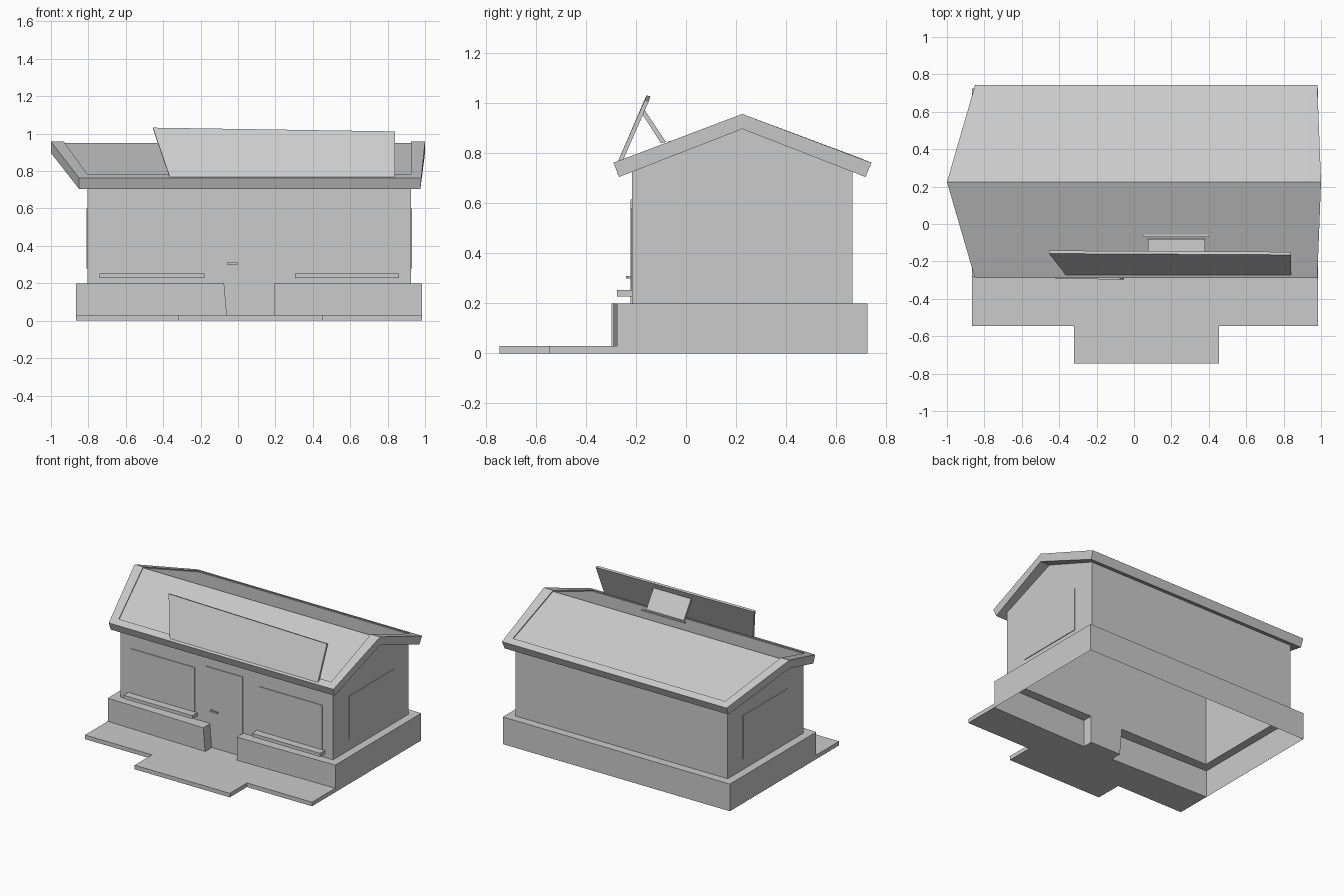
import bpy
import bmesh

default_cube = bpy.data.objects.get("Cube")
if default_cube:
    bpy.data.objects.remove(default_cube, do_unlink=True)

# One plain grey for the whole building
grey = bpy.data.materials.new("plain grey")
grey.use_nodes = True
grey_value = (0.6, 0.6, 0.6, 1.0)
grey.diffuse_color = grey_value
grey.node_tree.nodes["Principled BSDF"].inputs["Base Color"].default_value = grey_value


def finish(name, bm):
    """Turn a bmesh into a named, flat-shaded object."""
    bmesh.ops.recalc_face_normals(bm, faces=bm.faces)
    mesh = bpy.data.meshes.new(name)
    bm.to_mesh(mesh)
    bm.free()
    mesh.materials.append(grey)
    part = bpy.data.objects.new(name, mesh)
    bpy.context.scene.collection.objects.link(part)
    return part


def add_loop(bm, points):
    return [bm.verts.new(point) for point in points]


def bridge(bm, first, second):
    """Join two closed loops of equal length with quads."""
    for i in range(len(first)):
        j = (i + 1) % len(first)
        bm.faces.new((first[i], first[j], second[j], second[i]))


def prism(name, lower, upper):
    """Closed solid between two matching outlines."""
    bm = bmesh.new()
    a, b = add_loop(bm, lower), add_loop(bm, upper)
    bridge(bm, a, b)
    bm.faces.new(a)
    bm.faces.new(b)
    return finish(name, bm)


def box(name, xs, ys, zs):
    outline = [(xs[0], ys[0]), (xs[1], ys[0]), (xs[1], ys[1]), (xs[0], ys[1])]
    return prism(name, [(x, y, zs[0]) for x, y in outline],
                 [(x, y, zs[1]) for x, y in outline])


# Main dimensions
WALL_LEFT, WALL_RIGHT = -0.805, 0.925
WALL_FRONT, WALL_BACK = -0.215, 0.665
BASE_LEFT, BASE_RIGHT, BASE_BACK = -0.865, 0.985, 0.725
BASE_TOP, PAVING_TOP = 0.2, 0.03
RIDGE_Y = 0.225
DOOR_LEFT, DOOR_RIGHT, DOOR_TOP = -0.06, 0.193, 0.615
DOOR_LEAN = 0.085


def door_edge(z):
    """Leaning edge of the door at a given height."""
    return DOOR_LEFT - DOOR_LEAN * (z - PAVING_TOP)


def base_front(x_edge):
    """Front outline of the base, stepping in at the doorway."""
    return [(BASE_LEFT, -0.28), (x_edge, -0.298), (x_edge, WALL_FRONT),
            (DOOR_RIGHT, WALL_FRONT), (DOOR_RIGHT, -0.29), (BASE_RIGHT, -0.275)]


# Base: open underneath, with a ledge running round the walls
base_rear = [(BASE_RIGHT, BASE_BACK), (BASE_LEFT, BASE_BACK)]
bm = bmesh.new()
low = add_loop(bm, [(x, y, 0) for x, y in base_front(door_edge(0)) + base_rear])
top = add_loop(bm, [(x, y, BASE_TOP) for x, y in base_front(door_edge(BASE_TOP)) + base_rear])
bridge(bm, low, top)
inner = add_loop(bm, [(x, y, BASE_TOP) for x in (WALL_LEFT, WALL_RIGHT)
                      for y in (WALL_FRONT, WALL_BACK)])
front_l, back_l, front_r, back_r = inner
bm.faces.new((top[0], top[1], top[2], front_l))
bm.faces.new((top[3], top[4], top[5], front_r))
bm.faces.new((top[5], top[6], back_r, front_r))
bm.faces.new((top[6], top[7], back_l, back_r))
bm.faces.new((top[7], top[0], front_l, back_l))
finish("base", bm)

# Walls with gable ends, open at top and bottom
gable = [(WALL_FRONT, BASE_TOP), (WALL_BACK, BASE_TOP), (WALL_BACK, 0.73),
         (RIDGE_Y, 0.9), (WALL_FRONT, 0.73)]
bm = bmesh.new()
ends = [add_loop(bm, [(x, y, z) for y, z in gable]) for x in (WALL_LEFT, WALL_RIGHT)]
for end in ends:
    bm.faces.new(end)
for i, j in ((1, 2), (4, 0)):
    bm.faces.new((ends[0][i], ends[0][j], ends[1][j], ends[1][i]))
finish("walls", bm)

# Paving with a forward step, fitted to the base and doorway
paving = base_front(door_edge(0)) + [
    (BASE_RIGHT, -0.545), (0.455, -0.545), (0.455, -0.745),
    (-0.32, -0.745), (-0.32, -0.545), (BASE_LEFT, -0.545)]
prism("paving", [(x, y, 0) for x, y in paving], [(x, y, PAVING_TOP) for x, y in paving])

# Roof: sloped slab with pointed ends, raised rim and sunken field
def roof_loop(left, right, front, back, eave_z, ridge_z, ridge_left, ridge_right):
    return [(left, front, eave_z), (ridge_left, RIDGE_Y, ridge_z), (left, back, eave_z),
            (right, back, eave_z), (ridge_right, RIDGE_Y, ridge_z), (right, front, eave_z)]


RECESS = 0.008
rim_in = roof_loop(WALL_LEFT, WALL_RIGHT, -0.237, 0.693, 0.782, 0.957, -0.93, WALL_RIGHT)
bm = bmesh.new()
under = add_loop(bm, roof_loop(-0.85, 0.975, -0.268, 0.718, 0.705, 0.897, -1.0, 1.0))
outer = add_loop(bm, roof_loop(-0.85, 0.98, -0.29, 0.742, 0.762, 0.957, -1.0, 1.0))
rim = add_loop(bm, rim_in)
field = add_loop(bm, [(x, y, z - RECESS) for x, y, z in rim_in])
for first, second in ((under, outer), (outer, rim), (rim, field)):
    bridge(bm, first, second)
for ring in (under, field):
    bm.faces.new((ring[0], ring[1], ring[4], ring[5]))
    bm.faces.new((ring[1], ring[2], ring[3], ring[4]))
finish("roof", bm)

# Leaning sign board on the front slope
board = [(-0.365, -0.272, 0.768), (0.84, -0.272, 0.768),
         (0.84, -0.165, 1.012), (-0.455, -0.158, 1.032)]
prism("sign_board", board, [(x, y + 0.016, z - 0.005) for x, y, z in board])

# Brace plate and its foot behind the board
brace = [(-0.18, 0.965), (-0.17, 0.98), (-0.08, 0.845), (-0.1, 0.84)]
prism("sign_brace", [(0.075, y, z) for y, z in brace], [(0.38, y, z) for y, z in brace])
box("brace_foot", (0.05, 0.4), (-0.07, -0.055), (0.835, 0.848))

# Leaning door plate and handle
door = [(door_edge(PAVING_TOP), PAVING_TOP), (DOOR_RIGHT, PAVING_TOP),
        (DOOR_RIGHT, DOOR_TOP), (door_edge(DOOR_TOP), DOOR_TOP)]
prism("door", [(x, WALL_FRONT - 0.006, z) for x, z in door],
      [(x, WALL_FRONT, z) for x, z in door])
box("door_handle", (-0.06, 0.0), (-0.24, -0.232), (0.3, 0.31))
box("handle_stem", (-0.06, -0.05), (-0.235, -0.22), (0.3, 0.31))

# Front windows with sills
for side, x0, x1 in (("right", -0.74, -0.18), ("left", 0.305, 0.86)):
    box(side + "_sill", (x0, x1), (-0.275, WALL_FRONT), (0.228, 0.253))
    box(side + "_front_window", (x0 + 0.02, x1 - 0.02),
        (WALL_FRONT - 0.005, WALL_FRONT), (0.253, 0.58))

# Gable windows
for side, x0, x1 in (("right", WALL_LEFT - 0.005, WALL_LEFT),
                     ("left", WALL_RIGHT, WALL_RIGHT + 0.005)):
    box(side + "_gable_window", (x0, x1), (-0.03, 0.49), (0.28, 0.6))
